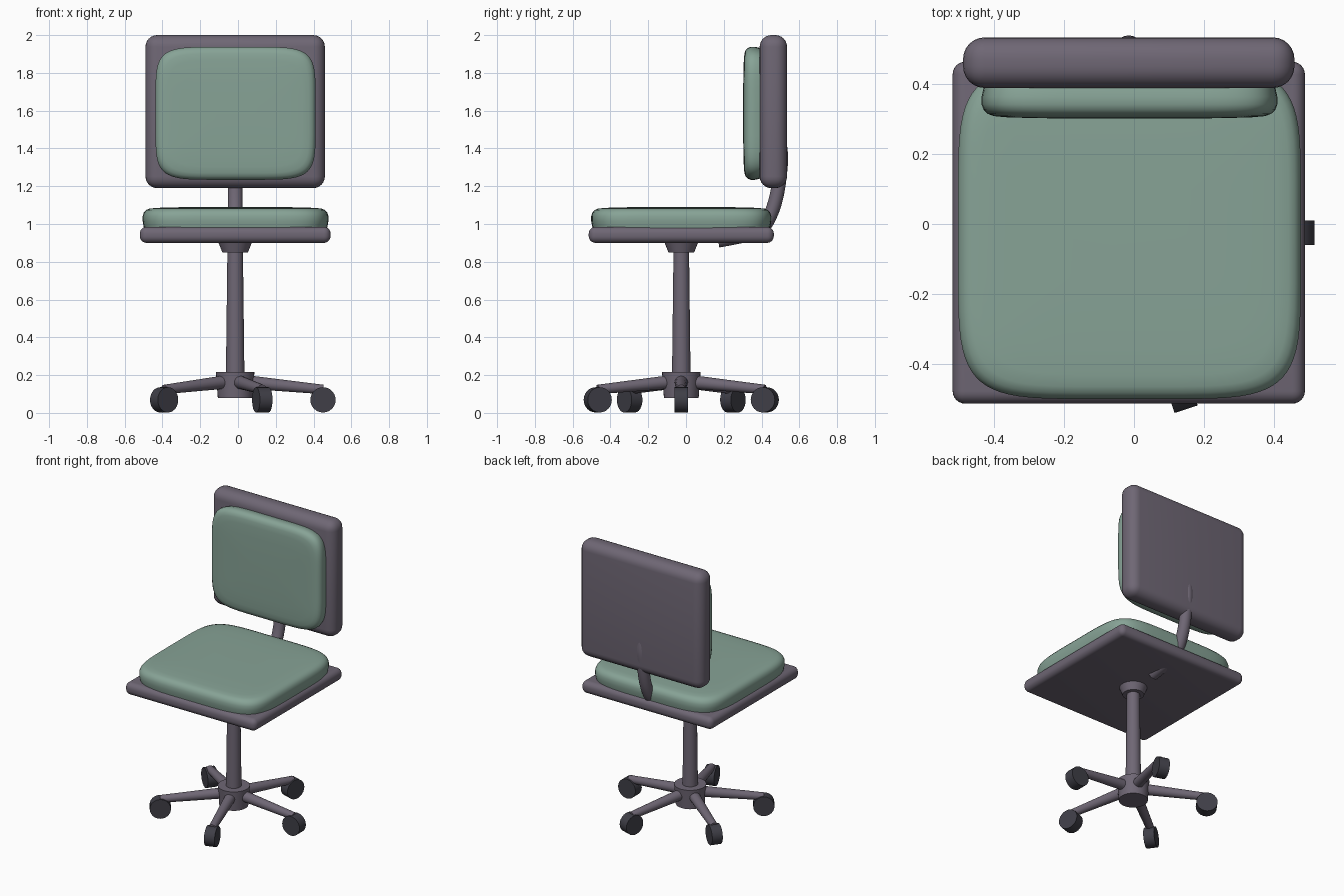
import bpy, bmesh, math
from mathutils import Vector, Matrix

if "Cube" in bpy.data.objects:
    bpy.data.objects.remove(bpy.data.objects["Cube"])

CX, CY = -0.015, -0.025      # axis of the column


def material(name, rgb):
    m = bpy.data.materials.new(name)
    m.diffuse_color = (*rgb, 1)
    m.use_nodes = True
    m.node_tree.nodes["Principled BSDF"].inputs["Base Color"].default_value = m.diffuse_color
    return m


FRAME = material("warm_grey_frame", (0.158, 0.135, 0.176))
GREEN = material("sage_fabric", (0.242, 0.366, 0.305))
DARK = material("dark_rubber", (0.050, 0.049, 0.063))


def finish(name, bm, mat, angle=40):
    bmesh.ops.recalc_face_normals(bm, faces=bm.faces)
    me = bpy.data.meshes.new(name)
    bm.to_mesh(me)
    bm.free()
    ob = bpy.data.objects.new(name, me)
    bpy.context.collection.objects.link(ob)
    me.materials.append(mat)
    bpy.ops.object.select_all(action='DESELECT')
    ob.select_set(True)
    bpy.context.view_layer.objects.active = ob
    bpy.ops.object.shade_smooth_by_angle(angle=math.radians(angle))
    return ob


def rounded_box(name, lo, hi, r, mat):
    bm = bmesh.new()
    lo, hi = Vector(lo), Vector(hi)
    bmesh.ops.create_cube(bm, size=1, matrix=Matrix.Translation((lo + hi) / 2)
                          @ Matrix.Diagonal((*(hi - lo), 1)))
    bmesh.ops.bevel(bm, geom=bm.edges[:], offset=r, segments=6,
                    profile=0.5, affect='EDGES')
    return finish(name, bm, mat)


def loft(bm, rings):
    """Skin a list of closed point rings and cap both ends."""
    vs = [[bm.verts.new(p) for p in ring] for ring in rings]
    n = len(vs[0])
    for a, b in zip(vs, vs[1:]):
        for i in range(n):
            j = (i + 1) % n
            bm.faces.new((a[i], a[j], b[j], b[i]))
    bm.faces.new(vs[0][::-1])
    bm.faces.new(vs[-1])


def cushion(name, hx, hy, thick, power, matrix):
    """Squarish pad: superellipse outline with a rounded, crowned top."""
    def ring(inset, z):
        pts = []
        for i in range(72):
            t = math.tau * (i + 0.5) / 72
            c, s = math.cos(t), math.sin(t)
            x = math.copysign(abs(c) ** (2 / power), c) * (hx - inset)
            y = math.copysign(abs(s) ** (2 / power), s) * (hy - inset)
            pts.append(matrix @ Vector((x, y, z * thick)))
        return pts
    steps = [(0.008, -0.1), (0.004, 0.1), (0, 0.3), (0, 0.55), (0.006, 0.72),
             (0.018, 0.85), (0.036, 0.92), (0.07, 0.955), (0.14, 0.98),
             (0.24, 0.995), (0.31, 1.0)]
    bm = bmesh.new()
    loft(bm, [ring(*s) for s in steps])
    return finish(name, bm, GREEN, 50)


def cone(name, p, q, r1, r2, mat, sides=28):
    """Tapered cylinder from p to q."""
    p, q = Vector(p), Vector(q)
    d = q - p
    bm = bmesh.new()
    m = Matrix.Translation((p + q) / 2) @ d.to_track_quat('Z', 'Y').to_matrix().to_4x4()
    bmesh.ops.create_cone(bm, cap_ends=True, segments=sides, radius1=r1,
                          radius2=r2, depth=d.length, matrix=m)
    return finish(name, bm, mat)


# seat and backrest
rounded_box("seat_frame", (-0.52, -0.515, 0.90), (0.49, 0.465, 0.985), 0.036, FRAME)
rounded_box("backrest_frame", (-0.49, 0.39, 1.19), (0.46, 0.535, 2.0), 0.062, FRAME)
cushion("seat_cushion", 0.492, 0.477, 0.107, 5.5,
        Matrix.Translation((-0.013, CY, 0.983)))
cushion("backrest_cushion", 0.424, 0.352, 0.09, 5.8,
        Matrix.Translation((-0.013, 0.392, 1.586)) @ Matrix.Rotation(math.pi / 2, 4, 'X'))

# bent spine: passes under the seat, curves up and sinks into the backrest
ctrl = [Vector(p) for p in ((0.17, 0.912), (0.31, 0.94), (0.40, 0.975), (0.452, 1.06),
                            (0.482, 1.16), (0.499, 1.28), (0.502, 1.38), (0.475, 1.56))]
path = []
for i in range(len(ctrl) - 1):
    a, b, c, d = (ctrl[max(0, min(len(ctrl) - 1, i + k))] for k in (-1, 0, 1, 2))
    for s in range(4):
        t = s / 4
        path.append(0.5 * (2 * b + (c - a) * t + (2 * a - 5 * b + 4 * c - d) * t * t
                           + (3 * b - a - 3 * c + d) * t ** 3))
path.append(ctrl[-1])
rings = []
for i, p in enumerate(path):
    t = (path[min(i + 1, len(path) - 1)] - path[max(i - 1, 0)]).normalized()
    rings.append([(CX + 0.039 * math.cos(u), p.x - t.y * 0.037 * math.sin(u),
                   p.y + t.x * 0.037 * math.sin(u))
                  for u in (math.tau * k / 20 for k in range(20))])
bm = bmesh.new()
loft(bm, rings)
finish("back_spine", bm, FRAME)

# central column
cone("hub", (CX, CY, 0.08), (CX, CY, 0.216), 0.092, 0.102, FRAME, 32)
cone("column", (CX, CY, 0.20), (CX, CY, 0.87), 0.049, 0.041, FRAME)
cone("seat_collar", (CX, CY, 0.85), (CX, CY, 0.91), 0.068, 0.092, FRAME, 32)

# five legs with casters
for k in range(5):
    a = math.radians(72 * k)
    out = Vector((math.cos(a), math.sin(a), 0))
    side = Vector((-out.y, out.x, 0))
    base = Vector((CX, CY, 0))
    cone(f"leg_{k + 1}", base + out * 0.05 + Vector((0, 0, 0.165)),
         base + out * 0.465 + Vector((0, 0, 0.124)), 0.036, 0.025, FRAME, 20)
    w = base + out * 0.465 + Vector((0, 0, 0.069))
    cone(f"caster_{k + 1}", w - side * 0.035, w + side * 0.035, 0.067, 0.067, DARK, 24)
